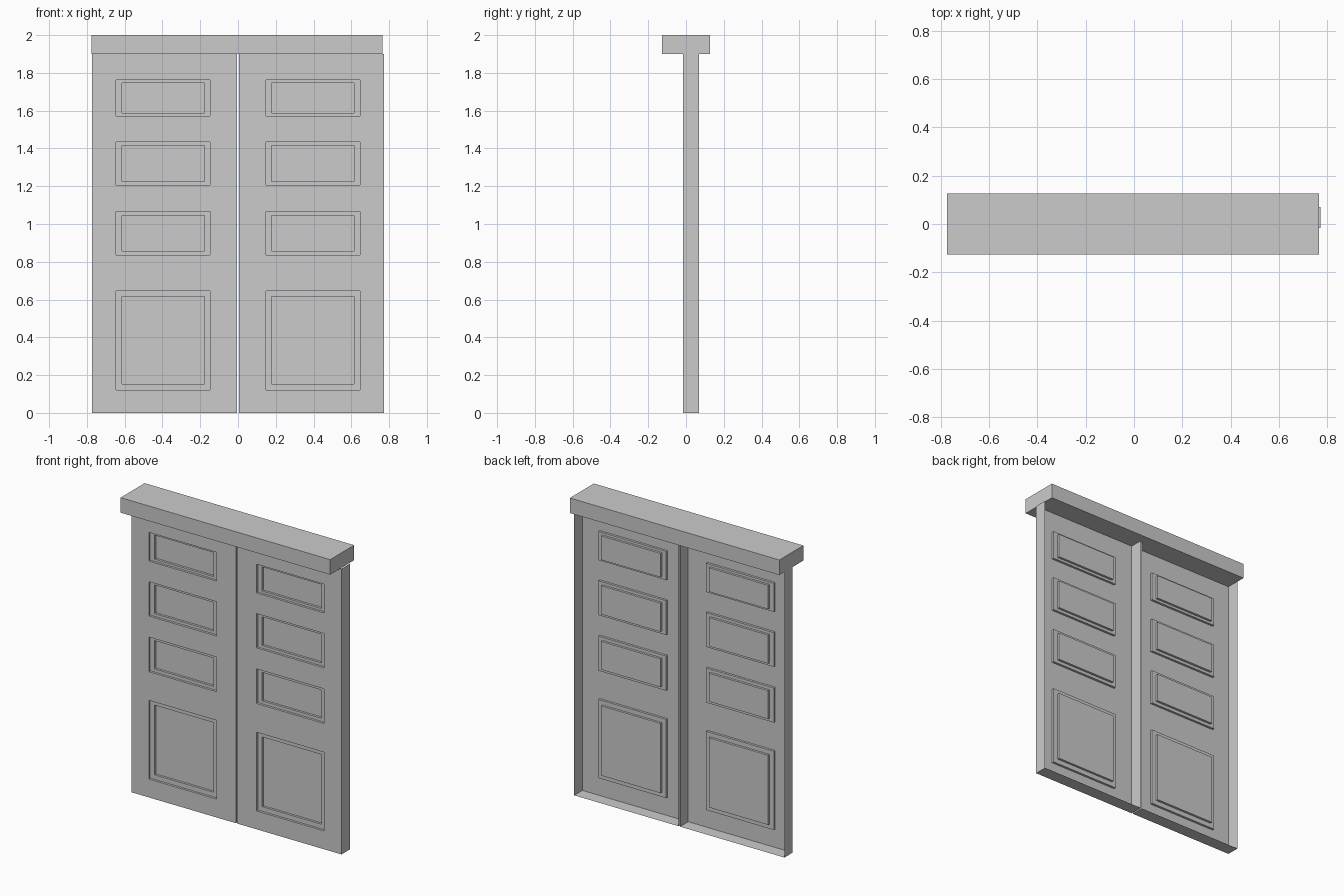
import bpy, bmesh

if "Cube" in bpy.data.objects:
    bpy.data.objects.remove(bpy.data.objects["Cube"])

FRONT, BACK, STEP = -0.016, 0.07, 0.015
XS = [0.005, 0.147, 0.645, 0.773]
# Panels as (bottom, top, inner bottom, inner top)
PANELS = [(0.122, 0.645, 0.153, 0.616), (0.836, 1.066, 0.857, 1.045),
          (1.206, 1.434, 1.225, 1.415), (1.571, 1.762, 1.587, 1.746)]
INNER_X = (0.178, 0.614)
TOP = 1.9


def finish(bm, name):
    mesh = bpy.data.meshes.new(name)
    bm.to_mesh(mesh)
    bm.free()
    obj = bpy.data.objects.new(name, mesh)
    bpy.context.collection.objects.link(obj)


def door(name, s):
    bm = bmesh.new()

    def loop(x0, x1, z0, z1, y):
        return [bm.verts.new((s * x, y, z))
                for x, z in ((x0, z0), (x1, z0), (x1, z1), (x0, z1))]

    def bridge(a, b):
        for i in range(4):
            j = (i + 1) % 4
            bm.faces.new((a[i], a[j], b[j], b[i]))

    # Front skin: grid cells, with the panel openings left out
    zs = [0.0] + [z for p in PANELS for z in p[:2]] + [TOP]
    for i in range(3):
        for k in range(len(zs) - 1):
            if not (i == 1 and k % 2 == 1):
                bm.faces.new(loop(XS[i], XS[i + 1], zs[k], zs[k + 1], FRONT))

    # Twice-stepped recessed panels
    for z0, z1, i0, i1 in PANELS:
        outer, inner = (XS[1], XS[2], z0, z1), (*INNER_X, i0, i1)
        rings = [loop(*outer, FRONT), loop(*outer, FRONT + STEP),
                 loop(*inner, FRONT + STEP), loop(*inner, FRONT + 2 * STEP)]
        for a, b in zip(rings, rings[1:]):
            bridge(a, b)
        bm.faces.new(rings[-1])
    bmesh.ops.remove_doubles(bm, verts=bm.verts, dist=1e-4)

    # Thin side and bottom walls; the back stays open, the beam closes the top
    rim = [e for e in bm.edges if e.is_boundary
           and min(v.co.z for v in e.verts) < TOP - 1e-4]
    walls = bmesh.ops.extrude_edge_only(bm, edges=rim)["geom"]
    for v in walls:
        if isinstance(v, bmesh.types.BMVert):
            v.co.y = BACK

    # Outward normals
    bmesh.ops.recalc_face_normals(bm, faces=bm.faces)
    bm.normal_update()
    skin = min(bm.faces, key=lambda f: f.calc_center_median().y)
    if skin.normal.y > 0:
        bmesh.ops.reverse_faces(bm, faces=bm.faces)
    finish(bm, name)


door("left_door", -1)
door("right_door", 1)

# Top rail, shifted very slightly to the left
bm = bmesh.new()
bmesh.ops.create_cube(bm, size=1)
for v in bm.verts:
    v.co.x = v.co.x * 1.541 - 0.0045
    v.co.y *= 0.252
    v.co.z = v.co.z * 0.1 + 1.95
finish(bm, "top_rail")
